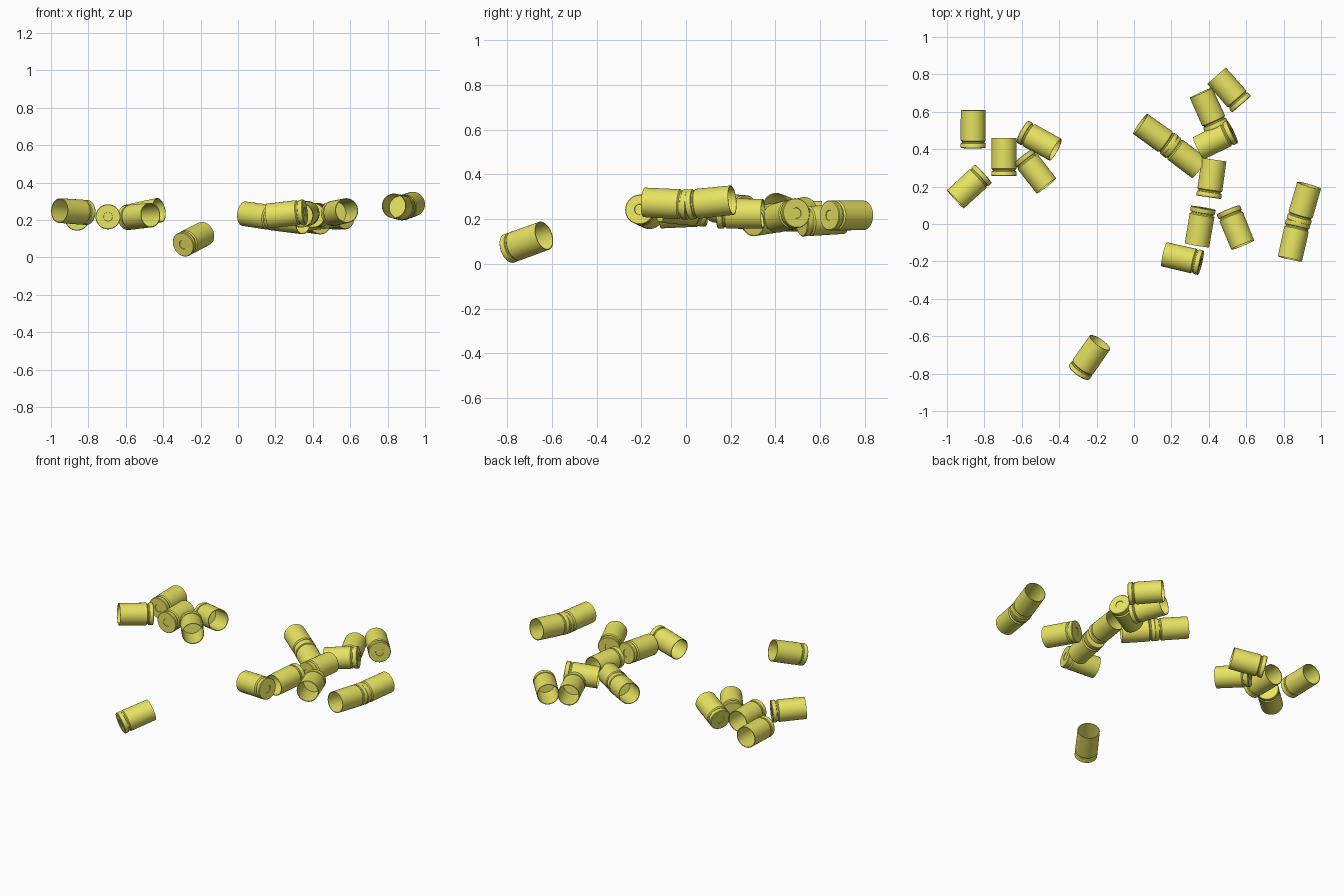
import bpy, bmesh, math
from mathutils import Vector

LENGTH, R, SIDES = 0.203, 0.067, 40

brass = bpy.data.materials.new("brass")
brass.diffuse_color = (0.8, 0.77, 0.12, 1)

# casing cross-section (radius, height): primer, base, rim, extractor groove, body, mouth, inner wall
profile = [(0, 0.003), (0.023, 0.003), (0.024, 0), (0.064, 0), (R, 0.003), (R, 0.023),
           (0.0655, 0.026), (0.060, 0.028), (0.060, 0.034), (R, 0.040), (R - 0.001, LENGTH),
           (R - 0.005, LENGTH), (R - 0.006, 0.042), (0, 0.042)]


def make_casing_mesh():
    bm = bmesh.new()
    verts = [bm.verts.new((r, 0, z)) for r, z in profile]
    edges = [bm.edges.new(p) for p in zip(verts, verts[1:])]
    bmesh.ops.spin(bm, geom=verts + edges, cent=(0, 0, 0), axis=(0, 0, 1),
                   angle=math.tau, steps=SIDES, use_duplicate=False)
    bmesh.ops.remove_doubles(bm, verts=bm.verts, dist=0.0001)
    bmesh.ops.recalc_face_normals(bm, faces=bm.faces)
    # smooth walls, sharp rims
    for f in bm.faces:
        f.smooth = True
    for e in bm.edges:
        if len(e.link_faces) == 2 and e.calc_face_angle() > math.radians(30):
            e.smooth = False
    mesh = bpy.data.meshes.new("shell_casing")
    bm.to_mesh(mesh)
    bm.free()
    mesh.materials.append(brass)
    return mesh


# scattered casings: centre of closed end, centre of open end
casings = [
    ((-0.86, 0.405, 0.21), (-0.86, 0.61, 0.215)),
    ((-0.81, 0.265, 0.24), (-0.95, 0.136, 0.25)),
    ((-0.695, 0.257, 0.217), (-0.695, 0.457, 0.217)),
    ((-0.59, 0.49, 0.215), (-0.425, 0.40, 0.252)),
    ((-0.59, 0.36, 0.213), (-0.47, 0.206, 0.226)),
    ((0.195, 0.42, 0.21), (0.037, 0.533, 0.233)),
    ((0.195, 0.417, 0.21), (0.345, 0.302, 0.19)),
    ((0.44, 0.52, 0.19), (0.36, 0.698, 0.2)),
    ((0.567, 0.65, 0.217), (0.45, 0.783, 0.217)),
    ((0.53, 0.495, 0.228), (0.342, 0.404, 0.205)),
    ((0.40, 0.147, 0.225), (0.428, 0.34, 0.225)),
    ((0.508, 0.067, 0.235), (0.578, -0.104, 0.25)),
    ((0.37, 0.083, 0.235), (0.337, -0.11, 0.225)),
    ((0.353, -0.206, 0.243), (0.166, -0.163, 0.222)),
    ((0.88, 0.013, 0.265), (0.936, 0.206, 0.285)),
    ((0.877, 0.008, 0.265), (0.834, -0.184, 0.275)),
    ((-0.294, -0.794, 0.068), (-0.182, -0.634, 0.126)),
]

mesh = make_casing_mesh()
for i, (base, mouth) in enumerate(casings, 1):
    a, b = Vector(base), Vector(mouth)
    d = (b - a).normalized()
    ob = bpy.data.objects.new(f"shell_casing_{i:02d}", mesh)
    ob.rotation_euler = d.to_track_quat('Z', 'Y').to_euler()
    ob.location = (a + b) / 2 - d * LENGTH / 2
    bpy.context.collection.objects.link(ob)
